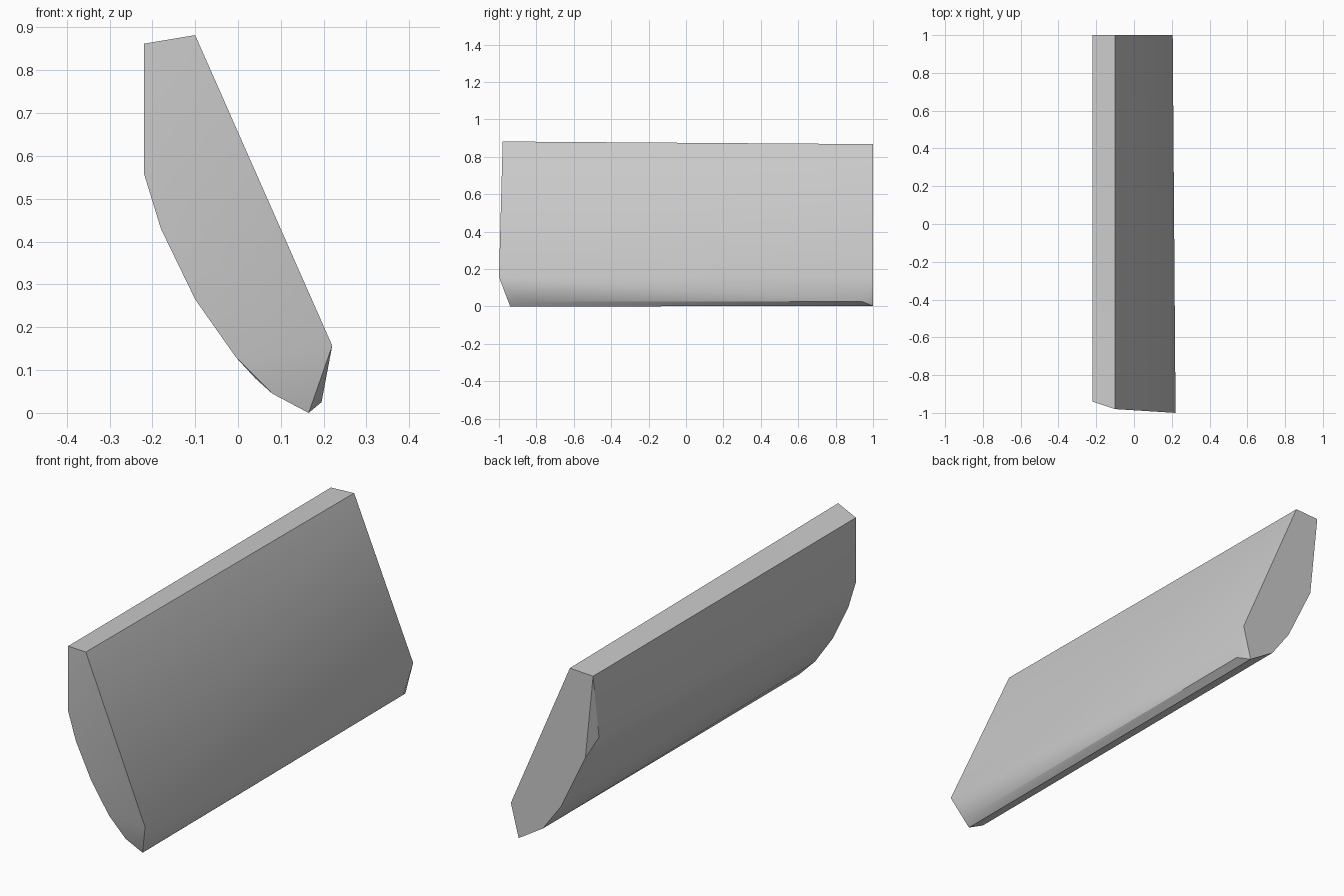
import bpy
import bmesh
import math

cube = bpy.data.objects.get("Cube")
if cube:
    bpy.data.objects.remove(cube, do_unlink=True)

# Single grey material
grey = bpy.data.materials.new("plain grey")
grey.use_nodes = True
colour = (0.6, 0.6, 0.6, 1)
grey.diffuse_color = colour
grey.node_tree.nodes["Principled BSDF"].inputs["Base Color"].default_value = colour

# Cross-section corners of the slanted slab at each end (x, y, z)
front_end = [
    (-0.22, -0.94, 0.862), (-0.10, -0.98, 0.882), (0.22, -1, 0.157),
    (0.195, -0.89, 0.025), (0.165, -0.94, 0), (0.08, -0.945, 0.045),
    (-0.005, -0.945, 0.13), (-0.10, -0.94, 0.265), (-0.18, -0.94, 0.43),
    (-0.22, -0.94, 0.56),
]
back_end = [
    (-0.22, 1, 0.862), (-0.10, 1, 0.868), (0.205, 1, 0.157),
    (0.195, 0.94, 0.027), (0.165, 1, 0.003), (0.04, 1, 0.081),
    (-0.055, 1, 0.21), (-0.18, 1, 0.47), (-0.22, 0.956, 0.56),
]

# Faceted slab: convex shell stretched between both ends
bm = bmesh.new()
for corner in front_end + back_end:
    bm.verts.new(corner)
hull = bmesh.ops.convex_hull(bm, input=bm.verts[:])
loose = {v for v in hull["geom_interior"] + hull["geom_unused"]
         if isinstance(v, bmesh.types.BMVert) and v.is_valid}
bmesh.ops.delete(bm, geom=list(loose), context="VERTS")
bmesh.ops.recalc_face_normals(bm, faces=bm.faces[:])

mesh = bpy.data.meshes.new("slanted_slab")
bm.to_mesh(mesh)
bm.free()
mesh.materials.append(grey)
slab = bpy.data.objects.new("slanted_slab", mesh)
bpy.context.collection.objects.link(slab)

# Soft shading over the curved side, crisp main edges
bpy.context.view_layer.objects.active = slab
slab.select_set(True)
bpy.ops.object.shade_smooth_by_angle(angle=math.radians(30))
